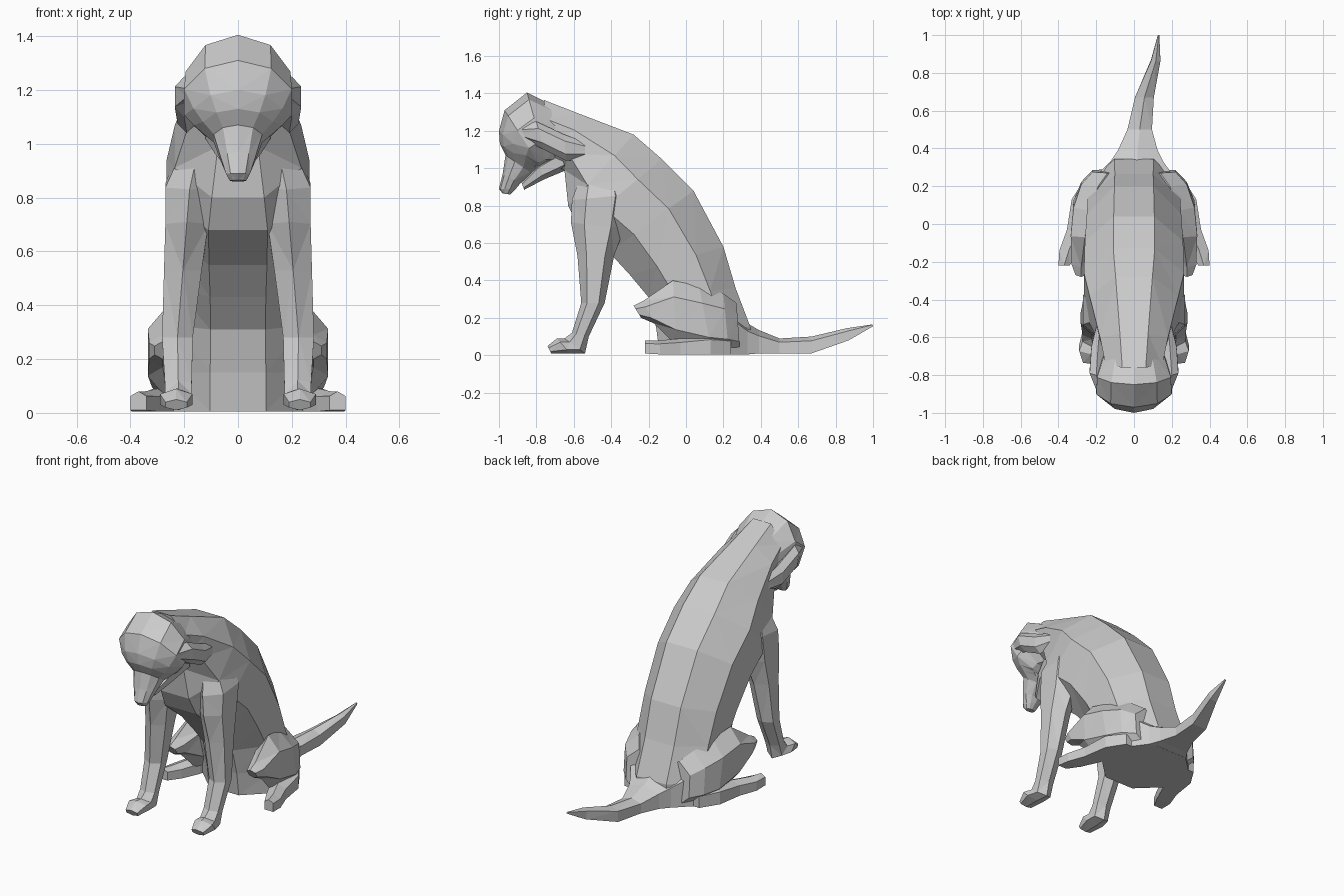
import bpy, bmesh
from math import sin, cos, pi


def loft(name, rings, sides=8, mirror=False, flat=False):
    """Skin a chain of rings. Ring = (x centre, half width, y1, z1, y2, z2),
    the two (y, z) points being its opposite edges seen from the side.
    flat squares off the second edge, for parts resting on the ground."""
    ang = [2 * pi * (i + 0.5) / sides for i in range(sides)]
    mc = max(abs(cos(a)) for a in ang)
    ms = max(abs(sin(a)) for a in ang)
    bm = bmesh.new()
    loops = []
    for xc, hw, y1, z1, y2, z2 in rings:
        loop = []
        for a in ang:
            u, t = cos(a) / mc, sin(a) / ms
            if flat and t < 0:
                t = -1
            loop.append(bm.verts.new((xc + hw * u,
                                      (y1 + y2) / 2 + t * (y1 - y2) / 2,
                                      (z1 + z2) / 2 + t * (z1 - z2) / 2)))
        loops.append(loop)
    for a, b in zip(loops, loops[1:]):
        for i in range(sides):
            j = (i + 1) % sides
            bm.faces.new((a[i], a[j], b[j], b[i]))
    bm.faces.new(loops[0])
    bm.faces.new(loops[-1])
    # triangulated facets, as in a hand-built low-poly animal
    bmesh.ops.triangulate(bm, faces=bm.faces)
    bmesh.ops.recalc_face_normals(bm, faces=bm.faces)
    mesh = bpy.data.meshes.new(name)
    bm.to_mesh(mesh)
    bm.free()
    ob = bpy.data.objects.new(name, mesh)
    bpy.context.collection.objects.link(ob)
    if mirror:
        ob.modifiers.new("mirror", 'MIRROR').use_mirror_merge = False
    return ob


# Torso and neck, from the seat up to the back of the skull
loft("torso", [
    (0, .25, .34, .005, -.14, .005),
    (0, .25, .345, .15, -.16, .15),
    (0, .245, .265, .36, -.20, .31),
    (0, .25, .20, .58, -.30, .43),
    (0, .26, .04, .88, -.41, .55),
    (0, .265, -.13, 1.05, -.57, .68),
    (0, .235, -.28, 1.18, -.63, .80),
    (0, .18, -.58, 1.295, -.65, .99),
    (0, .15, -.76, 1.365, -.72, 1.02),
])

# Bowed head: rounded skull, brow and tapering muzzle
loft("head", [
    (0, .15, -.68, 1.32, -.66, 1.02),
    (0, .195, -.85, 1.405, -.74, 1.01),
    (0, .20, -.97, 1.31, -.77, 1.0),
    (0, .165, -1.0, 1.20, -.78, 1.0),
    (0, .13, -.995, 1.13, -.79, .99),
    (0, .09, -.965, 1.07, -.82, .97),
    (0, .065, -.98, .97, -.885, .92),
    (0, .045, -1.0, .89, -.91, .89),
    (0, .03, -.98, .865, -.94, .86),
], sides=10)

# Lower jaw
loft("lower_jaw", [
    (0, .12, -.68, 1.10, -.64, .99),
    (0, .085, -.79, 1.03, -.76, .94),
    (0, .03, -.88, .925, -.865, .885),
], sides=6)

# Ears folded backwards
loft("ear", [
    (.17, .02, -.91, 1.22, -.88, 1.16),
    (.20, .035, -.80, 1.25, -.76, 1.10),
    (.19, .035, -.65, 1.18, -.64, 1.04),
    (.175, .01, -.49, 1.12, -.47, 1.06),
], sides=6, mirror=True)

# Front legs with paws
loft("front_leg", [
    (.15, .05, -.36, 1.06, -.56, .97),
    (.18, .09, -.30, .86, -.61, .83),
    (.19, .08, -.33, .68, -.615, .71),
    (.205, .07, -.385, .53, -.58, .53),
    (.225, .057, -.435, .28, -.56, .28),
    (.222, .05, -.52, .10, -.61, .12),
    (.222, .05, -.54, .01, -.65, .09),
    (.23, .06, -.62, .01, -.69, .09),
    (.23, .04, -.72, .01, -.74, .05),
], sides=6, mirror=True)

# Hind thighs, folded forward to the knee
loft("hind_thigh", [
    (.14, .08, .27, .28, .29, .005),
    (.19, .09, .20, .33, .23, .005),
    (.235, .085, .07, .37, .14, .005),
    (.26, .075, -.07, .40, -.05, .05),
    (.28, .05, -.23, .29, -.17, .17),
    (.28, .03, -.28, .265, -.24, .20),
], sides=6, mirror=True)

# Hind feet, splayed outwards on the ground
loft("hind_foot", [
    (.17, .09, .24, .10, .24, .005),
    (.265, .065, .13, .11, .13, .005),
    (.30, .055, -.03, .09, -.03, .005),
    (.345, .05, -.14, .08, -.14, .005),
    (.37, .03, -.22, .08, -.22, .01),
], sides=6, mirror=True, flat=True)

# Tail lying on the ground, tip raised and bent to one side
loft("tail", [
    (.0, .22, .24, .26, .24, .005),
    (.015, .14, .33, .17, .33, .005),
    (.02, .105, .39, .135, .39, .01),
    (.03, .065, .50, .09, .50, .01),
    (.055, .05, .67, .10, .67, .01),
    (.115, .025, .86, .145, .87, .08),
    (.13, .004, .995, .165, 1.0, .155),
], sides=6, flat=True)
